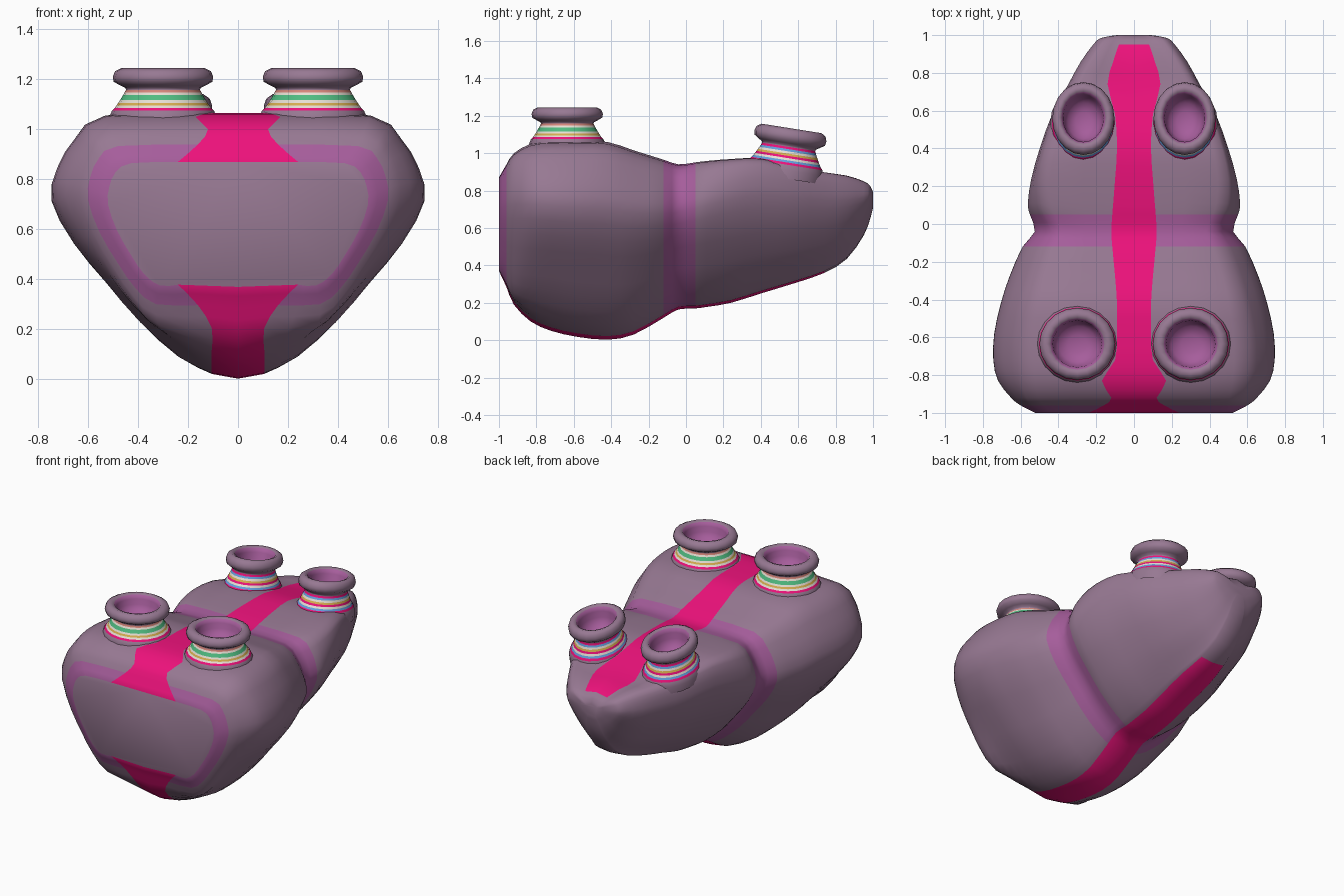
import bpy, bmesh, math
from mathutils import Matrix, Vector

if "Cube" in bpy.data.objects:
    bpy.data.objects.remove(bpy.data.objects["Cube"])

COLORS = {
    "mauve": (0.31, 0.19, 0.29), "purple": (0.38, 0.11, 0.33), "magenta": (0.85, 0.006, 0.20),
    "cream": (0.80, 0.74, 0.66), "gold": (0.68, 0.42, 0.08), "green": (0.08, 0.50, 0.22),
    "salmon": (0.68, 0.24, 0.20), "blue": (0.13, 0.35, 0.72),
}
NAMES = list(COLORS)
MATS = []
for name, c in COLORS.items():
    m = bpy.data.materials.new(name)
    m.diffuse_color = (*c, 1)
    m.use_nodes = True
    m.node_tree.nodes["Principled BSDF"].inputs["Base Color"].default_value = m.diffuse_color
    MATS.append(m)


def finish(name, bm, angle):
    bmesh.ops.recalc_face_normals(bm, faces=bm.faces)
    me = bpy.data.meshes.new(name)
    bm.to_mesh(me)
    bm.free()
    for m in MATS:
        me.materials.append(m)
    ob = bpy.data.objects.new(name, me)
    bpy.context.collection.objects.link(ob)
    bpy.ops.object.select_all(action='DESELECT')
    ob.select_set(True)
    bpy.context.view_layer.objects.active = ob
    bpy.ops.object.shade_smooth_by_angle(angle=math.radians(angle))


def smooth_mid(p):
    """Double a point list, with the new points on a smooth curve."""
    out = []
    for i in range(len(p) - 1):
        a, b, c, d = p[max(i - 1, 0)], p[i], p[i + 1], p[min(i + 2, len(p) - 1)]
        out += [b, (b + c) * .5625 - (a + d) * .0625]
    return out + [p[-1]]


# Half cross-sections (fraction of half width, fraction of height), bottom to top
FRONT = [(.60, .01), (.72, .10), (.82, .25), (.93, .45), (1, .66), (.99, .80), (.94, .92), (.82, .99)]
MID = [(.33, .08), (.54, .21), (.71, .35), (.885, .50), (1, .66), (.97, .785), (.87, .905), (.71, .99)]
REAR = [(.35, .09), (.56, .22), (.74, .37), (.90, .54), (1, .73), (1, .86), (.965, .95), (.84, 1.0)]

# Body stations: y, half width, bottom z, top z, stripe half width
STATIONS = [
    (-1.00, .52, .37, .87, .24), (-.96, .60, .285, .94, .16), (-.92, .65, .19, 1.00, .12),
    (-.83, .72, .10, 1.05, .17), (-.72, .745, .05, 1.065, .10), (-.58, .74, .018, 1.065, .09),
    (-.42, .705, .003, 1.06, .09), (-.28, .66, .03, 1.015, .10), (-.12, .59, .12, .965, .115),
    (-.04, .525, .165, .94, .12), (.05, .55, .17, .95, .115), (.11, .56, .178, .957, .11),
    (.24, .54, .20, .967, .10), (.40, .495, .25, .97, .09), (.58, .43, .305, .93, .10),
    (.74, .345, .36, .898, .14), (.86, .28, .435, .88, .11), (.95, .215, .56, .85, .08),
    (.985, .175, .65, .825, .06), (1.00, .09, .71, .79, .04),
]


def blend(y):
    if y < -.5:
        return FRONT, max(0, min(1, (-.80 - y) / .20))
    return REAR, max(0, min(1, (y + .1) / .4, 1 - (y - .7) * 2))


rings = []
for y, w, lo, hi, st in STATIONS:
    other, t = blend(y)
    sb = st if y < -.95 else min(.105, .25 * w)
    half = [Vector((sb, lo + .018 * (hi - lo)))]
    for (u0, v0), (u1, v1) in zip(MID, other):
        half.append(Vector((w * (u0 + (u1 - u0) * t), lo + (hi - lo) * (v0 + (v1 - v0) * t))))
    half.append(Vector((st, hi - (.015 if y > .7 else 0))))
    half = smooth_mid(half)
    loop = [(0, lo)] + [tuple(p) for p in half] + [(0, hi)] + [(-p.x, p.y) for p in reversed(half)]
    rings.append([Vector((x, y, z)) for x, z in loop])
n = len(half)
total = 2 * n + 2

# Smooth along the length as well, then skin the rings
columns = [smooth_mid([r[j] for r in rings]) for j in range(total)]
bm = bmesh.new()
grid = [[bm.verts.new(p) for p in col] for col in columns]
for i in range(len(grid[0]) - 1):
    s = i // 2
    for j in range(total):
        a, b = grid[j], grid[(j + 1) % total]
        f = bm.faces.new((a[i], b[i], b[i + 1], a[i + 1]))
        mat = "purple" if s in (0, 8, 9) else "mauve"      # front rim and waist band
        if (j in (n, n + 1) and s < 17) or (j in (0, total - 1) and s < 15):
            mat = "magenta"                                # centre stripe
        f.material_index = NAMES.index(mat)
bm.faces.new([c[0] for c in grid])
bm.faces.new([c[-1] for c in grid])
finish("body", bm, 50)

# Neck profile: radius, height above the body
BANDS = 8
LIP = [(.150, .085), (.170, .095), (.197, .11), (.201, .13), (.192, .152), (.167, .165), (.143, .158)]
WELL = [(.130, .135), (.125, .10), (.10, .065), (.05, .045)]


def neck(name, colors, loc, scale, tilt):
    prof = [(.215, -.07), (.215, -.03), (.204, -.005)]
    prof += [(.204 - .056 * (i / BANDS) ** .8, -.005 + .083 * i / BANDS) for i in range(1, BANDS + 1)]
    mats = ["mauve"] * 2 + colors + ["mauve"] * len(LIP) + ["purple"] * len(WELL)
    bm = bmesh.new()
    seg = 20
    loops = [[bm.verts.new((r * math.cos(2 * math.pi * s / seg), r * math.sin(2 * math.pi * s / seg), z))
              for s in range(seg)] for r, z in prof + LIP + WELL]
    for a, b, mat in zip(loops, loops[1:], mats):
        for s in range(seg):
            k = (s + 1) % seg
            bm.faces.new((a[s], a[k], b[k], b[s])).material_index = NAMES.index(mat)
    bm.faces.new(loops[-1]).material_index = NAMES.index("purple")
    bm.transform(Matrix.Translation(loc) @ Matrix.Rotation(math.radians(tilt), 4, 'X')
                 @ Matrix.Diagonal((*scale, 1)))
    finish(name, bm, 60)


front_bands = ["magenta", "cream", "gold", "cream", "green", "green", "cream", "salmon"]
rear_bands = ["magenta", "blue", "cream", "magenta", "gold", "cream", "blue", "magenta"]
for side, sx in (("right", 1), ("left", -1)):
    neck("front_neck_" + side, front_bands, (sx * .30, -.635, 1.08), (1, .95, 1), 0)
    neck("rear_neck_" + side, rear_bands, (sx * .268, .535, .945), (.82, .97, 1.15), -9)
